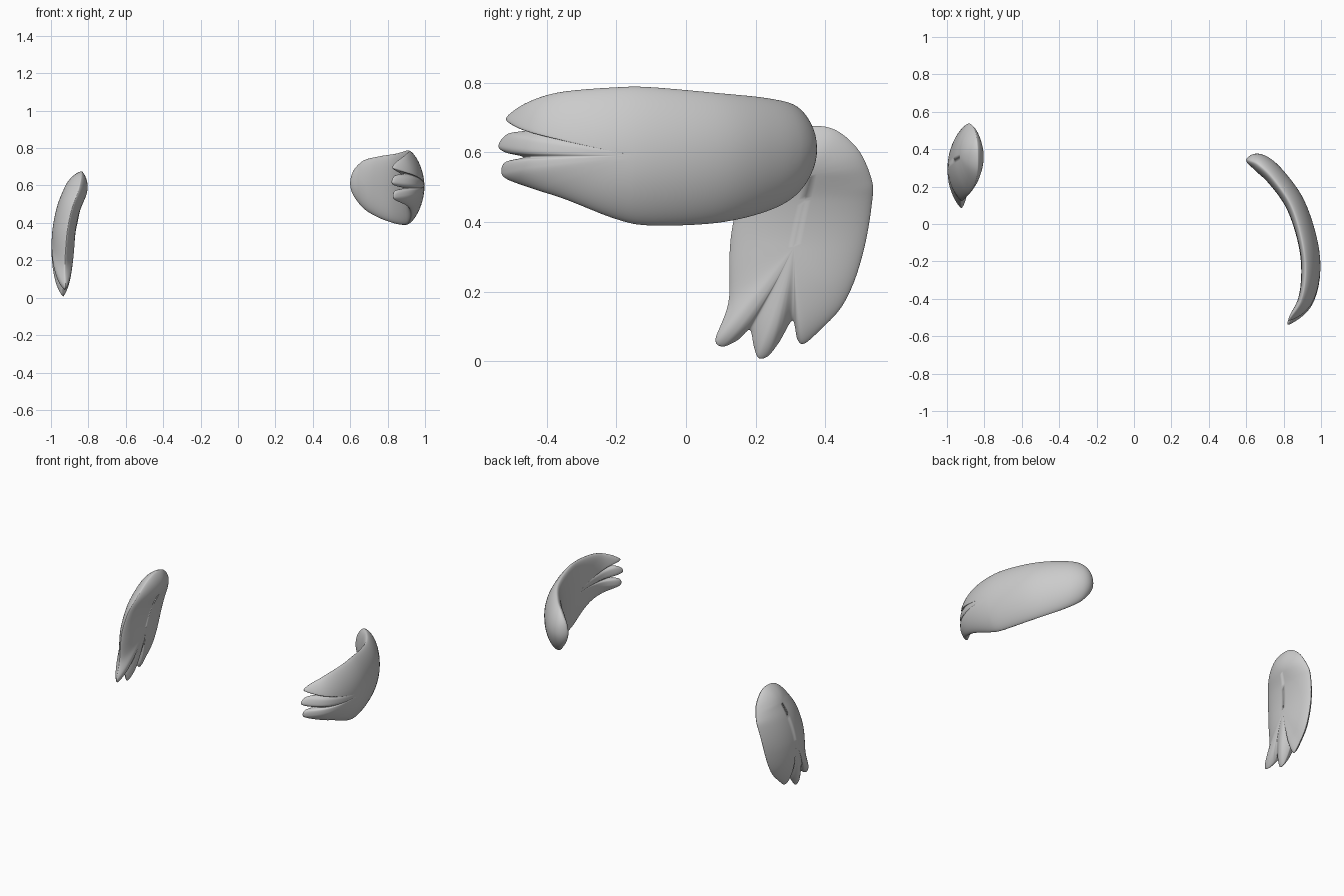
import bpy, bmesh, math
from mathutils import Vector

if "Cube" in bpy.data.objects:
    bpy.data.objects.remove(bpy.data.objects["Cube"])


def spline(pts, u, closed=False):
    """Catmull-Rom point at parameter u (one unit per control point)."""
    n = len(pts)
    i = math.floor(u) if closed else max(0, min(n - 2, math.floor(u)))
    f = u - i

    def get(k):
        if closed:
            return Vector(pts[k % n])
        if k < 0:
            return 2 * Vector(pts[0]) - Vector(pts[1])
        if k >= n:
            return 2 * Vector(pts[-1]) - Vector(pts[-2])
        return Vector(pts[k])
    a, b, c, d = (get(i + k) for k in (-1, 0, 1, 2))
    return 0.5 * (2 * b + (c - a) * f + (2 * a - 5 * b + 4 * c - d) * f * f
                  + (3 * b - a - 3 * c + d) * f ** 3)


def make_wing(name, path, outline, skel, thick, power, bow, place, rings=16, sub=7):
    """Lens-shaped wing: an outline in (path parameter, width) bent along a path."""
    (u0, w0), (u1, w1) = skel
    bm = bmesh.new()
    edge = [spline(outline, k / sub, True) for k in range(len(outline) * sub)]
    layers = []
    for j in range(-rings, rings + 1):
        r = math.sin(math.pi / 2 * (1 - abs(j) / rings))
        side = (j > 0) - (j < 0)
        row = []
        for e in edge:
            cu = max(u0, min(u1, e.x))
            cw = w0 + (w1 - w0) * (cu - u0) / (u1 - u0)
            u, w = Vector((cu, cw)).lerp(e, r)
            p = spline(path, u)
            t = (spline(path, u + 0.02) - spline(path, u - 0.02)).normalized()
            nrm = Vector((-t.y, t.x))
            h = side * thick * max(0, 1 - r * r) ** power
            mid = w0 + (w1 - w0) * (u - u0) / (u1 - u0)
            p = p + nrm * (h - bow * ((w - mid) / 0.2) ** 2)
            row.append(bm.verts.new(place(p, w)))
        layers.append(row)
    n = len(edge)
    for a, b in zip(layers, layers[1:]):
        for k in range(n):
            bm.faces.new((a[k], a[(k + 1) % n], b[(k + 1) % n], b[k]))
    bmesh.ops.remove_doubles(bm, verts=bm.verts, dist=0.0004)
    # close the seam along the middle of each side
    bmesh.ops.holes_fill(bm, edges=[e for e in bm.edges if e.is_boundary], sides=0)
    bmesh.ops.recalc_face_normals(bm, faces=bm.faces)
    mesh = bpy.data.meshes.new(name)
    bm.to_mesh(mesh)
    bm.free()
    mesh.shade_smooth()
    ob = bpy.data.objects.new(name, mesh)
    bpy.context.collection.objects.link(ob)
    return ob


# Forward-swept wing: path lies in the (x, y) plane, width runs along z
make_wing(
    "forward_wing",
    [(.60, .345), (.675, .325), (.765, .245), (.865, .10),
     (.93, -.10), (.945, -.27), (.915, -.42), (.83, -.53)],
    [(0, .61), (.25, .68), (1, .732), (2, .755), (3, .77), (4, .787), (4.6, .786),
     (5.5, .775), (6.1, .757), (6.6, .732), (6.93, .70), (6.78, .682), (6.3, .664),
     (6.85, .653), (7.08, .62), (6.9, .6), (6.4, .586), (6.88, .572), (7, .545),
     (6.85, .522), (6.1, .492), (5.5, .465), (4.6, .41), (4, .39), (3, .397),
     (2, .43), (1, .48), (.25, .545)],
    ((1.5, .605), (4.3, .59)), .052, .6, -.03 * -1,
    lambda p, w: (p.x, p.y, w))

# Hanging wing: path lies in the (x, z) plane, width runs along y
make_wing(
    "hanging_wing",
    [(-.835, .675), (-.865, .58), (-.905, .48), (-.93, .36),
     (-.938, .22), (-.938, .10), (-.935, .005)],
    [(0, .36), (.12, .43), (.7, .495), (1.5, .532), (2.1, .535), (3.3, .51), (4.4, .455),
     (5.1, .385), (5.5, .34), (5.38, .32), (4.85, .305), (5.5, .265), (5.9, .235),
     (5.95, .208), (5.6, .195), (5.1, .183), (5.4, .148), (5.6, .105), (5.35, .085),
     (4.4, .122), (3.4, .125), (2.7, .135), (1.7, .165), (.8, .22), (.2, .285)],
    ((1.2, .36), (3.2, .31)), .062, .75, -.02,
    lambda p, w: (p.x, w, p.y))
